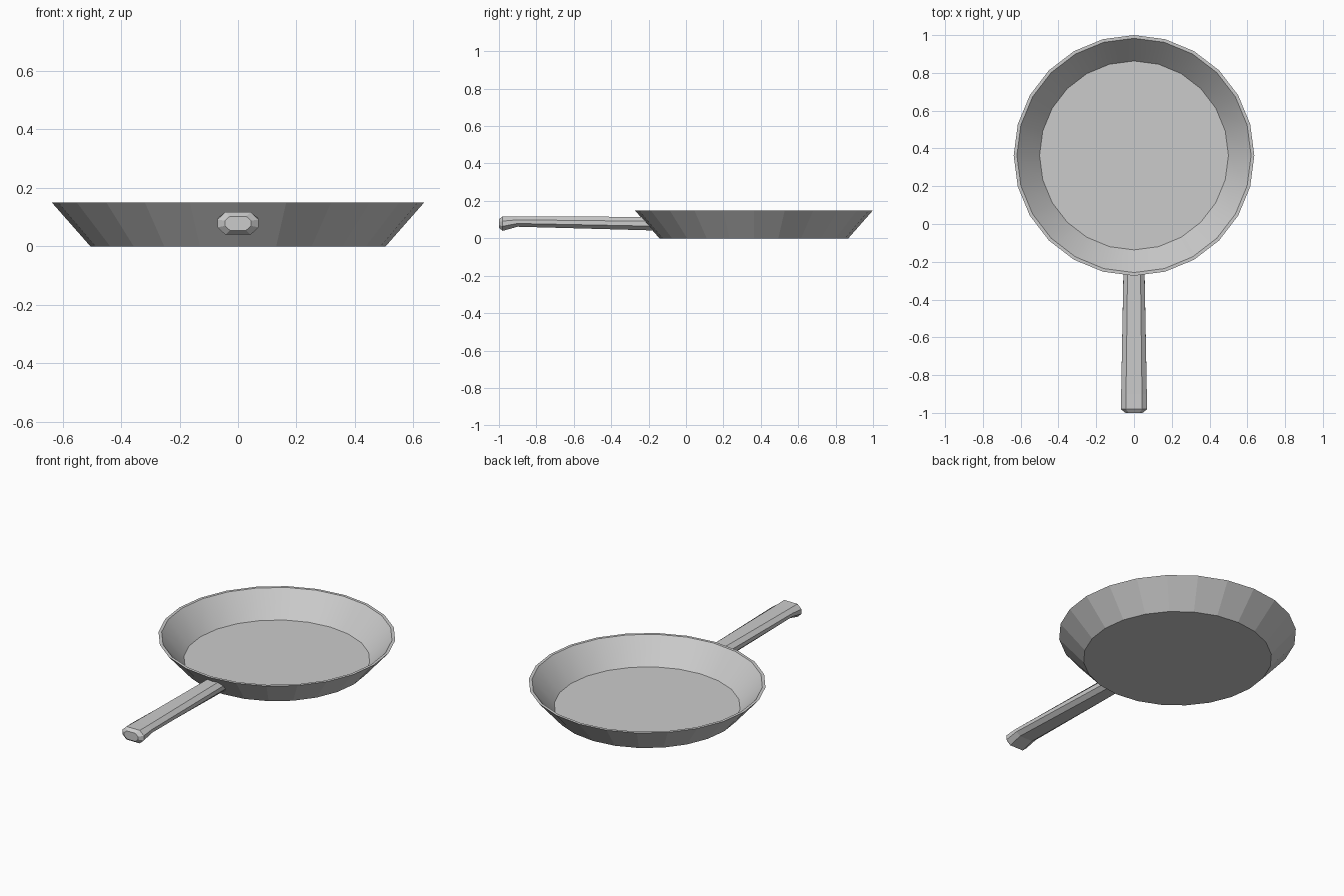
import bpy, math

if "Cube" in bpy.data.objects:
    bpy.data.objects.remove(bpy.data.objects["Cube"])

SIDES = 24
CENTRE_Y = 0.363


def make_object(name, verts, faces):
    mesh = bpy.data.meshes.new(name)
    mesh.from_pydata(verts, [], faces)
    mesh.update()
    ob = bpy.data.objects.new(name, mesh)
    bpy.context.collection.objects.link(ob)
    return ob


def loft(name, rings):
    """Skin equal-length rings of points and cap both ends."""
    n = len(rings[0])
    verts = [p for ring in rings for p in ring]
    faces = [(k * n + i, k * n + (i + 1) % n, (k + 1) * n + (i + 1) % n, (k + 1) * n + i)
             for k in range(len(rings) - 1) for i in range(n)]
    faces.append(tuple(reversed(range(n))))
    faces.append(tuple(range(len(verts) - n, len(verts))))
    return make_object(name, verts, faces)


# Pan body: underside, outer wall, thin rim, inner wall, cooking floor
profile = [(0.505, 0.0), (0.637, 0.15), (0.62, 0.15), (0.50, 0.013)]
pan = loft("pan_body", [
    [(r * math.sin(-a), CENTRE_Y + r * math.cos(a), z)
     for a in (2 * math.pi * i / SIDES for i in range(SIDES))]
    for r, z in profile])
# Inner wall is smooth, everything else is faceted
for i in range(2 * SIDES, 3 * SIDES):
    pan.data.polygons[i].use_smooth = True


# Handle: tapered octagonal bar with a flared, chamfered end
def octagon(half_w, low, high, y=None):
    mid, h = (low + high) / 2, (high - low) / 2
    shape = [(0.62, -1), (1, -0.36), (1, 0.36), (0.62, 1),
             (-0.62, 1), (-1, 0.36), (-1, -0.36), (-0.62, -1)]
    ring = []
    for sx, sz in shape:
        z = mid + sz * h
        # With no y given, follow the sloping wall of the pan
        wall = CENTRE_Y - 0.50 - 0.132 * z / 0.15
        ring.append((sx * half_w, wall if y is None else y, z))
    return ring


loft("handle", [
    octagon(0.045, 0.055, 0.103, -1.0),
    octagon(0.07, 0.04, 0.117, -0.98),
    octagon(0.068, 0.062, 0.116, -0.90),
    octagon(0.055, 0.042, 0.115),
])
